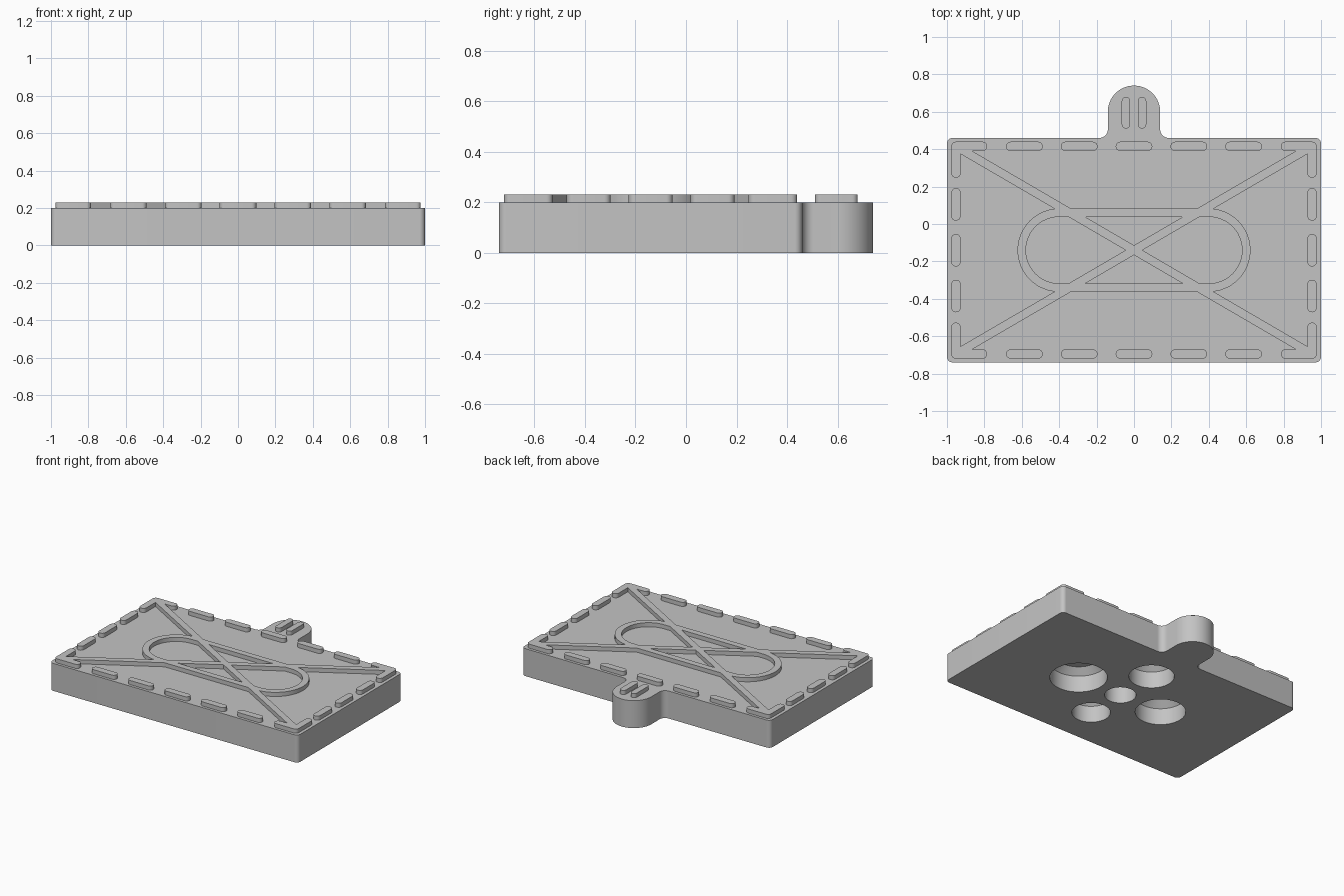
import bpy, bmesh
from math import sin, cos, radians, atan2, degrees, hypot

if "Cube" in bpy.data.objects:
    bpy.data.objects.remove(bpy.data.objects["Cube"])

grey = bpy.data.materials.new("plain_grey")
grey.use_nodes = True
colour = (0.55, 0.55, 0.55, 1)
grey.diffuse_color = colour
grey.node_tree.nodes["Principled BSDF"].inputs["Base Color"].default_value = colour

MID = -0.14             # y of the plate's middle
TOP, RELIEF = 0.20, 0.23


def arc(cx, cy, r, start, end, steps=10):
    angles = [radians(start + (end - start) * i / steps) for i in range(steps + 1)]
    return [(cx + r * cos(a), cy + r * sin(a)) for a in angles]


def capsule(a, b, r, steps=12):
    """Outline of a round-ended bar from a to b."""
    t = degrees(atan2(b[1] - a[1], b[0] - a[0]))
    return arc(*b, r, t - 90, t + 90, steps) + arc(*a, r, t + 90, t + 270, steps)


def finish(name, bm):
    bmesh.ops.recalc_face_normals(bm, faces=bm.faces)
    mesh = bpy.data.meshes.new(name)
    bm.to_mesh(mesh)
    bm.free()
    mesh.materials.append(grey)
    obj = bpy.data.objects.new(name, mesh)
    bpy.context.collection.objects.link(obj)
    return obj


def prism(name, outlines, z0, z1):
    """Upright solids from flat outlines, gathered in one object."""
    bm = bmesh.new()
    for outline in outlines:
        face = bm.faces.new([bm.verts.new((x, y, z0)) for x, y in outline])
        moved = bmesh.ops.extrude_face_region(bm, geom=[face], use_keep_orig=True)["geom"]
        verts = [v for v in moved if isinstance(v, bmesh.types.BMVert)]
        bmesh.ops.translate(bm, verts=verts, vec=(0, 0, z1 - z0))
    return finish(name, bm)


def select(obj):
    bpy.ops.object.select_all(action="DESELECT")
    obj.select_set(True)
    bpy.context.view_layer.objects.active = obj


def combine(obj, other, operation):
    other.hide_render = True
    select(obj)
    mod = obj.modifiers.new("combine", "BOOLEAN")
    mod.operation, mod.object, mod.solver = operation, other, "EXACT"
    bpy.ops.object.modifier_apply(modifier=mod.name)
    bpy.data.objects.remove(other)


# Plate with rounded corners and a round tab at the back
BACK, FRONT, CR = 0.46, -0.74, 0.03
TAB, FIL = 0.14, 0.045
right_half = arc(1 - CR, FRONT + CR, CR, -90, 0) + arc(1 - CR, BACK - CR, CR, 0, 90)
right_half += arc(TAB + FIL, BACK + FIL, FIL, 270, 180) + arc(0, 0.60, TAB, 0, 90, 20)
left_half = [(-x, y) for x, y in reversed(right_half[:-1])]
plate = prism("plate", [right_half + left_half], 0, TOP)

# Five blind holes underneath, with coned ceilings
holes = [(0, 0, 0.104), (0.36, 0, 0.19), (-0.345, 0, 0.167),
         (0, 0.32, 0.15), (0, -0.30, 0.127)]
for x, y, r in holes:
    bm = bmesh.new()
    rings = []
    for z, radius in ((-0.05, r), (0.12, r), (0.165, r - 0.045)):
        rings.append([bm.verts.new((px, py, z))
                      for px, py in arc(x, MID + y, radius, 0, 360, 48)[:-1]])
    bm.faces.new(rings[0])
    bm.faces.new(rings[-1])
    for low, high in zip(rings, rings[1:]):
        for i in range(48):
            j = (i + 1) % 48
            bm.faces.new((low[i], low[j], high[j], high[i]))
    combine(plate, finish("hole_cutter", bm), "DIFFERENCE")

# Raised border dashes, leaving the corners for the frame below
EX, EY = 0.952, 0.555        # border centre lines, measured from the middle
DR = 0.025
dashes = []
for side in (-1, 1):
    for i in range(-2, 3):
        x = i * 0.293
        dashes.append(capsule((x - 0.073, MID + side * EY), (x + 0.073, MID + side * EY), DR))
    for i in range(-1, 2):
        y = MID + i * 0.245
        dashes.append(capsule((side * EX, y - 0.062), (side * EX, y + 0.062), DR))
border = prism("border_dashes", dashes, TOP, RELIEF)

# Two raised dashes on the tab
grips = [capsule((x, 0.533), (x, 0.657), 0.0225) for x in (-0.043, 0.043)]
tab_marks = prism("tab_dashes", grips, TOP, RELIEF)

# Raised oval ring
ends = (-0.4, MID), (0.4, MID)
frame = prism("raised_frame", [capsule(*ends, 0.223, 24)], TOP, RELIEF)
combine(frame, prism("ring_cutter", [capsule(*ends, 0.178, 24)], TOP - 0.1, RELIEF + 0.1),
        "DIFFERENCE")

# Crossed diagonals, tied into the corner brackets
for s in (-1, 1):
    bar = capsule((-EX, MID - s * EY), (EX, MID + s * EY), 0.0225)
    combine(frame, prism("diagonal_bar", [bar], TOP, RELIEF), "UNION")
for sx in (-1, 1):
    for sy in (-1, 1):
        x, y = sx * EX, MID + sy * EY
        across = capsule((x, y), (x - sx * 0.142, y), DR)
        along = capsule((x, y), (x, y - sy * 0.143), DR)
        for arm in (across, along):
            combine(frame, prism("corner_arm", [arm], TOP, RELIEF), "UNION")

for obj in (plate, border, tab_marks, frame):
    select(obj)
    bpy.ops.object.shade_smooth_by_angle(angle=radians(30))
